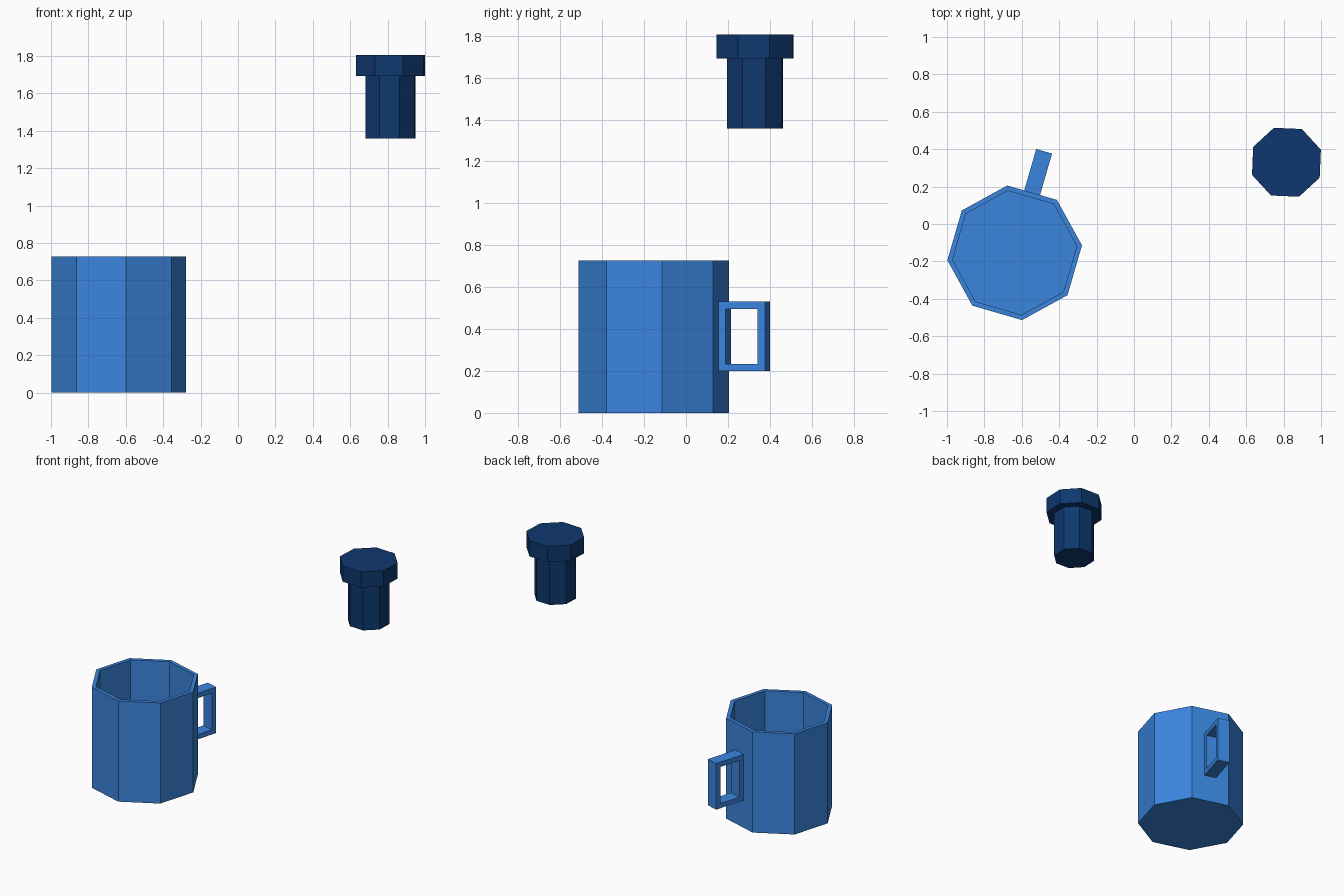
import bpy, bmesh
from math import radians, sin, cos
from mathutils import Matrix

if "Cube" in bpy.data.objects:
    bpy.data.objects.remove(bpy.data.objects["Cube"])


def material(name, rgb):
    m = bpy.data.materials.new(name)
    m.diffuse_color = (*rgb, 1)
    m.use_nodes = True
    m.node_tree.nodes["Principled BSDF"].inputs["Base Color"].default_value = m.diffuse_color
    return m


BLUE = material("bright blue", (0.042, 0.235, 0.73))
NAVY = material("navy blue", (0.0045, 0.039, 0.16))


def finish(name, bm, mat, location):
    bmesh.ops.recalc_face_normals(bm, faces=bm.faces)
    mesh = bpy.data.meshes.new(name)
    bm.to_mesh(mesh)
    bm.free()
    mesh.materials.append(mat)
    ob = bpy.data.objects.new(name, mesh)
    ob.location = location
    bpy.context.collection.objects.link(ob)
    return ob


def lathe8(name, profile, turn, mat, location):
    """Eight-sided solid from (radius, z) rings, capped at both ends."""
    bm = bmesh.new()
    rings = []
    for r, z in profile:
        angles = [radians(turn + 45 * k) for k in range(8)]
        rings.append([bm.verts.new((r * cos(a), r * sin(a), z)) for a in angles])
    for a, b in zip(rings, rings[1:]):
        for k in range(8):
            n = (k + 1) % 8
            bm.faces.new((a[k], a[n], b[n], b[k]))
    bm.faces.new(rings[0])
    bm.faces.new(rings[-1])
    return finish(name, bm, mat, location)


MUG = (-0.638, -0.154, 0)

# Hollow mug body
lathe8("mug_body", [(0.362, 0), (0.362, 0.728), (0.334, 0.728), (0.334, 0.03)],
       6.3, BLUE, MUG)

# Square loop handle standing out from one flat of the mug
bm = bmesh.new()
outer = [(0.333, 0.199), (0.565, 0.199), (0.565, 0.532), (0.333, 0.532)]
inner = [(0.370, 0.233), (0.529, 0.233), (0.529, 0.497), (0.370, 0.497)]
loops = [[bm.verts.new((x, y, z)) for x, z in pts]
         for pts, y in ((outer, -0.044), (inner, -0.044), (inner, 0.044), (outer, 0.044))]
for i in range(4):
    a, b = loops[i], loops[(i + 1) % 4]
    for k in range(4):
        n = (k + 1) % 4
        bm.faces.new((a[k], a[n], b[n], b[k]))
bm.transform(Matrix.Rotation(radians(73.8), 4, 'Z'))
finish("mug_handle", bm, BLUE, MUG)

# Floating plug: narrow stem under a wide head
lathe8("plug", [(0.142, 1.358), (0.142, 1.692), (0.196, 1.692), (0.196, 1.806)],
       20.1, NAVY, (0.815, 0.330, 0))
